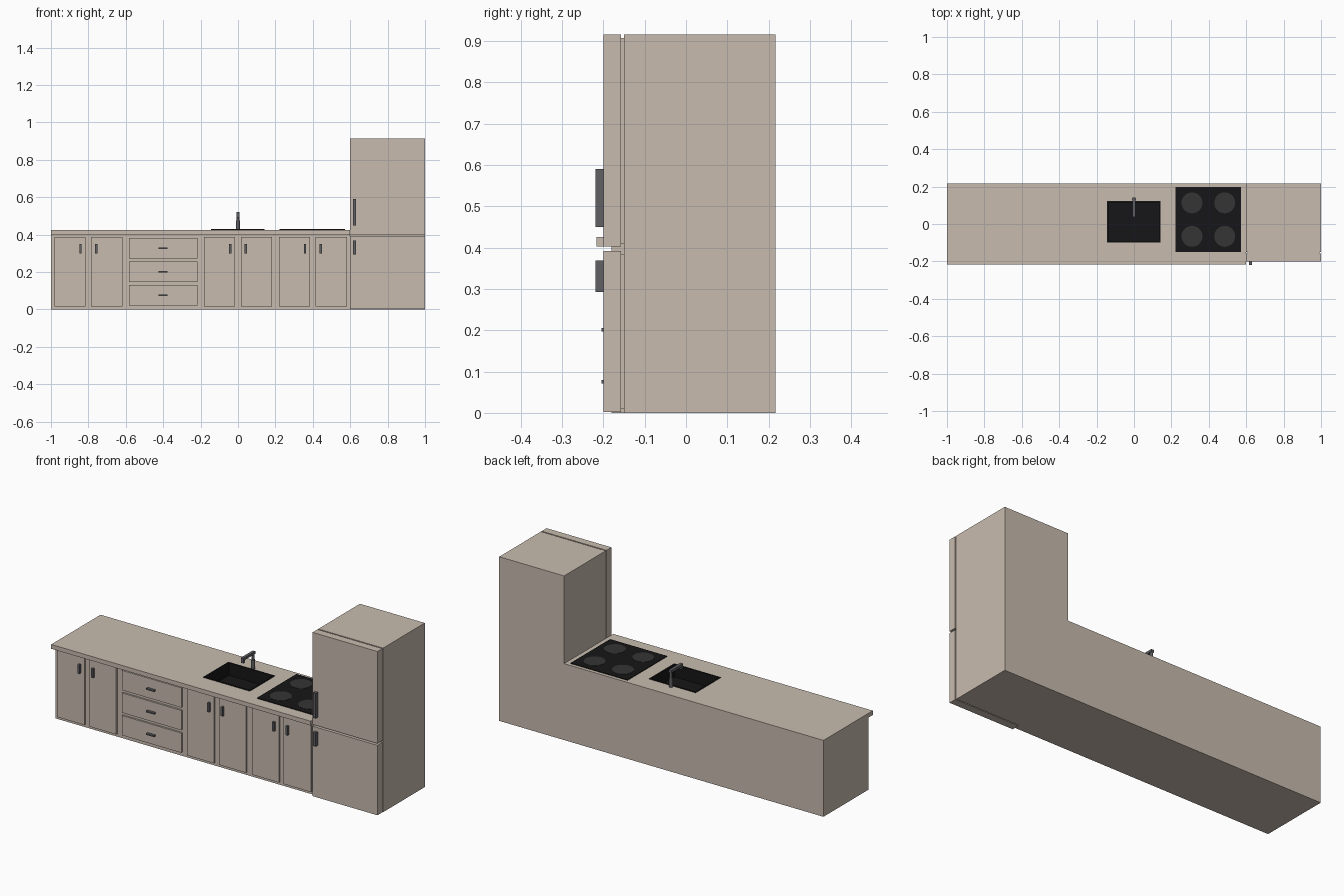
import bpy, bmesh

if "Cube" in bpy.data.objects:
    bpy.data.objects.remove(bpy.data.objects["Cube"])


def material(name, rgb):
    m = bpy.data.materials.new(name)
    m.diffuse_color = (*rgb, 1)
    m.use_nodes = True
    m.node_tree.nodes["Principled BSDF"].inputs["Base Color"].default_value = m.diffuse_color
    return m


BEIGE = material("beige", (0.58, 0.50, 0.43))
STEEL = material("steel", (0.12, 0.12, 0.13))
BLACK = material("black", (0.008, 0.008, 0.009))
BURNER = material("burner", (0.035, 0.035, 0.035))


def box(name, x, y, z, mat):
    """Box from (min, max) ranges."""
    bm = bmesh.new()
    bmesh.ops.create_cube(bm, size=1)
    for v in bm.verts:
        v.co = [r[0] if c < 0 else r[1] for r, c in zip((x, y, z), v.co)]
    return finish(name, bm, mat)


def disc(name, x, y, z, r, mat, sides=32):
    """Upright cylinder with z as (bottom, top)."""
    bm = bmesh.new()
    bmesh.ops.create_cone(bm, cap_ends=True, segments=sides, radius1=r, radius2=r,
                          depth=z[1] - z[0])
    bmesh.ops.translate(bm, verts=bm.verts, vec=(x, y, sum(z) / 2))
    ob = finish(name, bm, mat)
    for p in ob.data.polygons:
        p.use_smooth = abs(p.normal.z) < 0.5
    ob.data.set_sharp_from_angle(angle=0.6)
    return ob


def finish(name, bm, mat):
    me = bpy.data.meshes.new(name)
    bm.to_mesh(me)
    bm.free()
    ob = bpy.data.objects.new(name, me)
    bpy.context.collection.objects.link(ob)
    me.materials.append(mat)
    return ob


def cut(ob, cutter):
    mod = ob.modifiers.new("cut", "BOOLEAN")
    mod.operation = "DIFFERENCE"
    mod.solver = "EXACT"
    mod.object = cutter
    bpy.context.view_layer.objects.active = ob
    bpy.ops.object.modifier_apply(modifier=mod.name)


# Base cabinet and worktop with a sink opening
carcass = box("cabinet_carcass", (-1, 0.6), (-0.18, 0.217), (0, 0.402), BEIGE)
worktop = box("worktop", (-1, 0.6), (-0.217, 0.217), (0.402, 0.426), BEIGE)
SX, SY = (-0.145, 0.143), (-0.1, 0.122)
cutter = box("sink_cutter", SX, SY, (0.345, 0.5), BLACK)
cutter.hide_render = True
cut(carcass, cutter)
cut(worktop, cutter)
bpy.data.objects.remove(cutter)

# Sink basin: rim inset, then pushed down
bm = bmesh.new()
basin = box("sink_basin", SX, SY, (0.345, 0.429), BLACK)
bm.from_mesh(basin.data)
top = max(bm.faces, key=lambda f: f.calc_center_median().z)
bmesh.ops.inset_region(bm, faces=[top], thickness=0.012)
down = bmesh.ops.extrude_face_region(bm, geom=[top])
bmesh.ops.delete(bm, geom=[top], context="FACES_ONLY")
bmesh.ops.translate(bm, vec=(0, 0, -0.07),
                    verts=[g for g in down["geom"] if isinstance(g, bmesh.types.BMVert)])
bmesh.ops.recalc_face_normals(bm, faces=bm.faces)
bm.to_mesh(basin.data)
bm.free()

# Tap
disc("tap_base", 0, 0.133, (0.426, 0.475), 0.01, STEEL, 16)
disc("tap_post", 0, 0.133, (0.475, 0.515), 0.007, STEEL, 16)
box("tap_spout", (-0.008, 0.008), (0.037, 0.141), (0.507, 0.521), STEEL)
box("tap_nozzle", (-0.007, 0.007), (0.037, 0.051), (0.492, 0.507), STEEL)

# Hob with four burners
box("hob", (0.222, 0.573), (-0.15, 0.198), (0.426, 0.43), BLACK)
for x in (0.31, 0.485):
    for y in (-0.066, 0.113):
        disc("burner", x, y, (0.43, 0.4315), 0.056, BURNER)

# Doors in pairs, handles on the meeting sides
for mid in (-0.8, 0.0, 0.4):
    for s in (-1, 1):
        a, b = sorted((mid + s * 0.015, mid + s * 0.182))
        box("cabinet_door", (a, b), (-0.19, -0.18), (0.016, 0.388), BEIGE)
        hx = mid + s * 0.042
        box("door_handle", (hx - 0.006, hx + 0.006), (-0.204, -0.19), (0.3, 0.35), STEEL)

# Drawers
for z in (0.076, 0.202, 0.328):
    box("drawer_front", (-0.584, -0.217), (-0.19, -0.18), (z - 0.055, z + 0.055), BEIGE)
    box("drawer_handle", (-0.424, -0.376), (-0.204, -0.19), (z - 0.005, z + 0.003), STEEL)

# Fridge: body, two doors with recessed seals, handles
box("fridge_body", (0.6, 1), (-0.15, 0.217), (0, 0.915), BEIGE)
for name, z, hz in (("lower", (0.002, 0.392), (0.293, 0.369)),
                    ("upper", (0.402, 0.915), (0.45, 0.59))):
    box("fridge_door_" + name, (0.6, 1), (-0.2, -0.157), z, BEIGE)
    box("fridge_seal_" + name, (0.608, 0.992), (-0.157, -0.15),
        (z[0] + 0.008, z[1] - 0.008), BEIGE)
    box("fridge_handle_" + name, (0.615, 0.632), (-0.219, -0.2), hz, STEEL)
